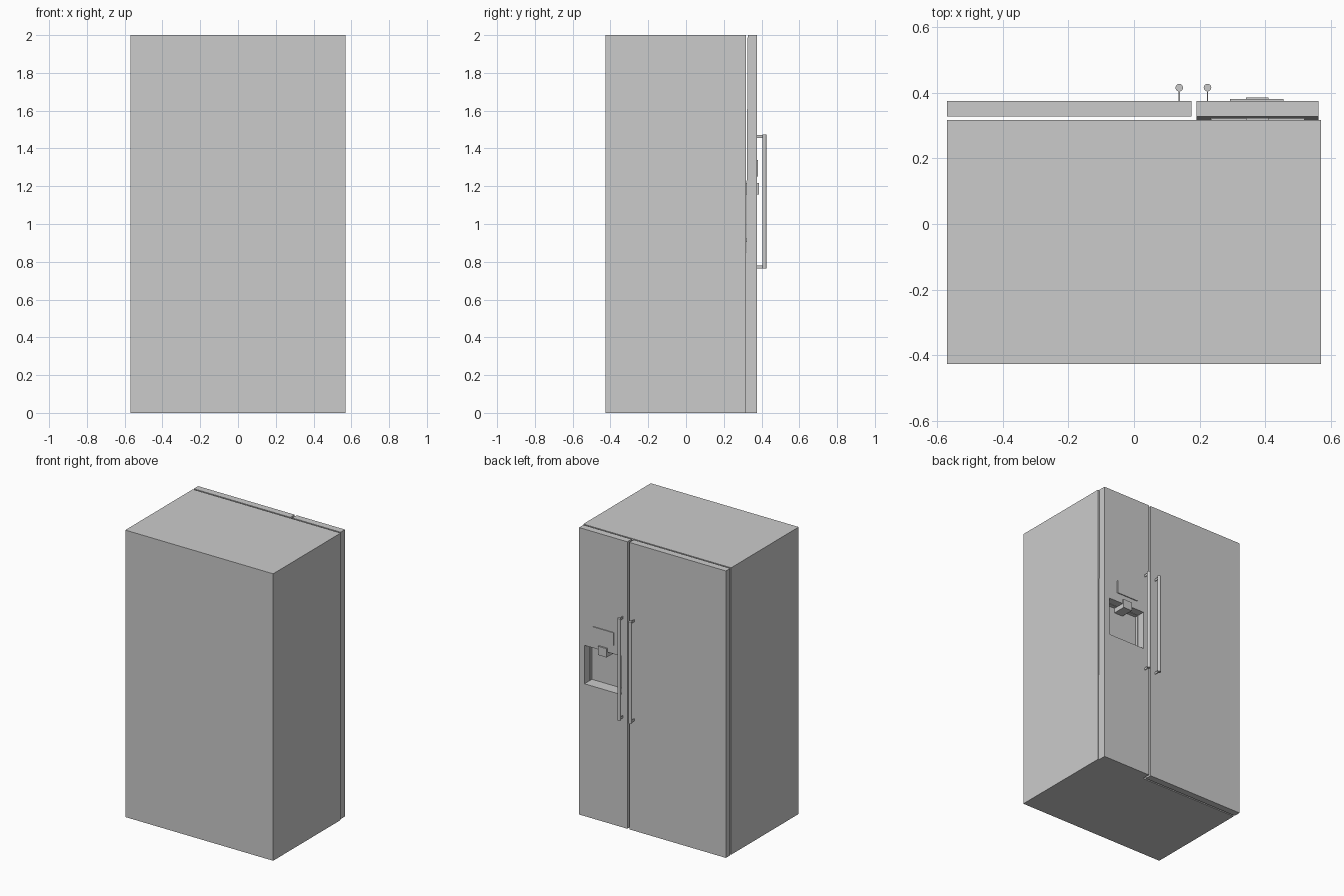
import bpy, bmesh

if "Cube" in bpy.data.objects:
    bpy.data.objects.remove(bpy.data.objects["Cube"])


def box(name, x, y, z):
    """Axis-aligned box from (min, max) pairs."""
    bm = bmesh.new()
    bmesh.ops.create_cube(bm, size=1)
    for v in bm.verts:
        v.co = [r[0] if c < 0 else r[1] for c, r in zip(v.co, (x, y, z))]
    me = bpy.data.meshes.new(name)
    bm.to_mesh(me)
    bm.free()
    ob = bpy.data.objects.new(name, me)
    bpy.context.collection.objects.link(ob)
    return ob


def cut(target, cutter):
    mod = target.modifiers.new("recess", 'BOOLEAN')
    mod.operation = 'DIFFERENCE'
    mod.solver = 'EXACT'
    mod.object = cutter


# Cabinet and the two doors
FRONT = 0.375
body = box("cabinet", (-0.57, 0.57), (-0.427, 0.317), (0, 2))
box("wide_door", (-0.57, 0.175), (0.327, FRONT), (0, 2))
narrow = box("narrow_door", (0.19, 0.562), (0.327, FRONT), (0, 2))

# The back of the narrow door slopes slightly towards the cabinet at the bottom
for v in narrow.data.vertices:
    if v.co.y < 0.34 and v.co.z < 1:
        v.co.y = 0.313

# Dispenser recess, sunk through the door into the cabinet
cutter = box("recess_cutter", (0.235, 0.52), (0.293, 0.45), (0.913, 1.19))
cutter.hide_render = True
cutter.hide_viewport = True
cut(narrow, cutter)
cut(body, cutter)

# Dispenser tray, nozzle and control panel
box("drip_tray", (0.235, 0.52), (0.293, FRONT), (0.905, 0.922))
box("dispenser_nozzle", (0.342, 0.41), (0.293, 0.386), (1.157, 1.218))
box("control_panel", (0.292, 0.456), (0.37, 0.381), (1.252, 1.34))

# Bar handles with thin mounting posts
for side, x in (("wide", 0.138), ("narrow", 0.224)):
    bpy.ops.mesh.primitive_cylinder_add(vertices=24, radius=0.0115, depth=0.71,
                                        location=(x, 0.4155, 1.12))
    bar = bpy.context.object
    bar.name = side + "_door_handle"
    bpy.ops.object.shade_smooth_by_angle()
    for end, z in (("lower", 0.773), ("upper", 1.464)):
        box(f"{side}_{end}_handle_post", (x - 0.002, x + 0.002),
            (0.37, 0.412), (z - 0.008, z + 0.008))
